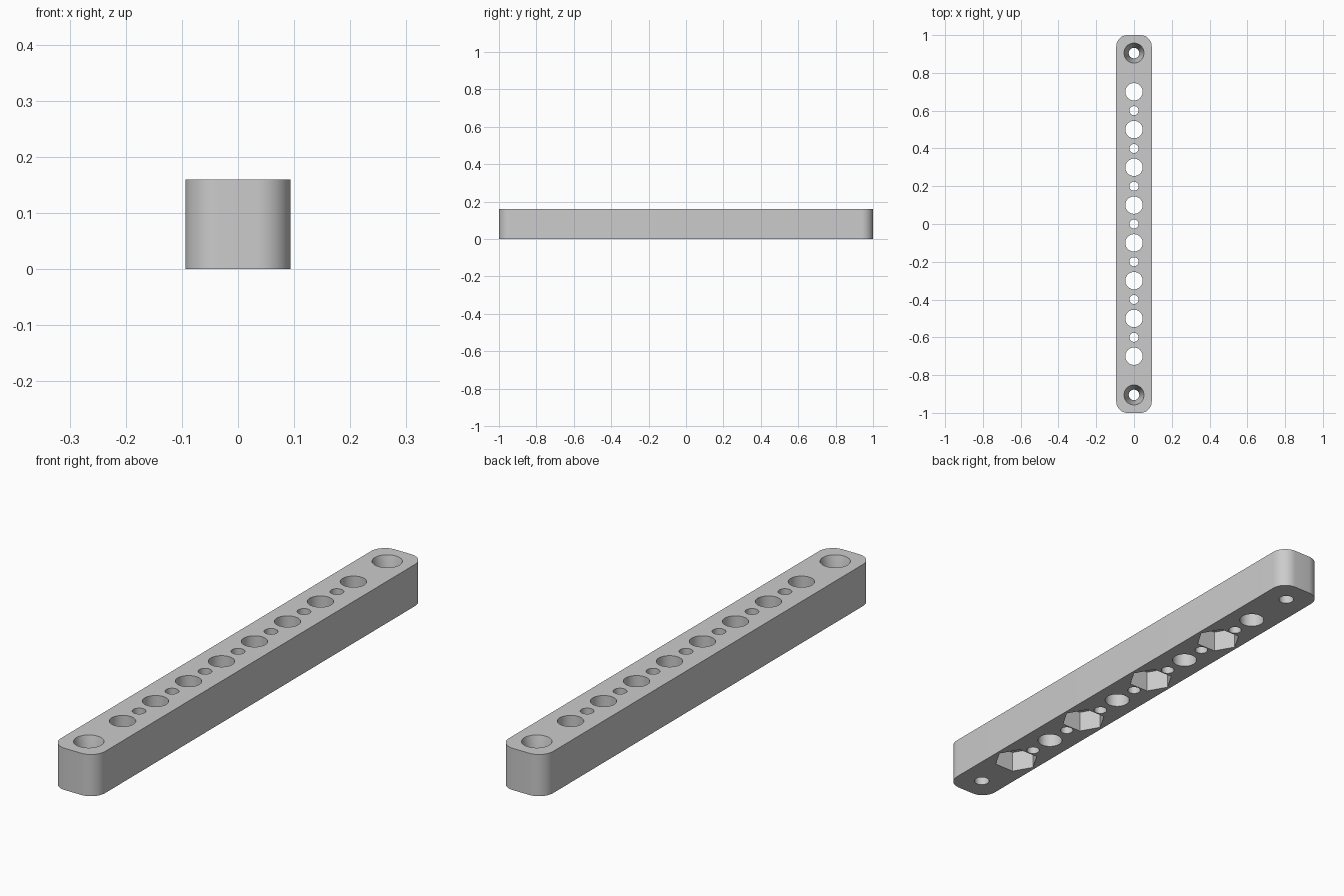
import bpy, bmesh, math
from mathutils import Vector

cube = bpy.data.objects.get("Cube")
if cube:
    bpy.data.objects.remove(cube, do_unlink=True)

HALF_W, HALF_L, HEIGHT, CORNER = 0.094, 1.0, 0.16, 0.06

grey = bpy.data.materials.new("plain grey")
grey.use_nodes = True
grey.diffuse_color = (0.6, 0.6, 0.6, 1)
grey.node_tree.nodes["Principled BSDF"].inputs["Base Color"].default_value = (0.6, 0.6, 0.6, 1)


def make_object(name, bm):
    bmesh.ops.recalc_face_normals(bm, faces=bm.faces)
    mesh = bpy.data.meshes.new(name)
    bm.to_mesh(mesh)
    bm.free()
    obj = bpy.data.objects.new(name, mesh)
    bpy.context.collection.objects.link(obj)
    mesh.materials.append(grey)
    return obj


def add_turned(bm, y, profile, sides):
    """Closed solid turned about a vertical axis from (radius, z) steps."""
    rings = []
    for r, z in profile:
        angles = [math.tau * i / sides for i in range(sides)]
        rings.append([bm.verts.new((r * math.cos(a), y + r * math.sin(a), z)) for a in angles])
    for low, high in zip(rings, rings[1:]):
        for i in range(sides):
            j = (i + 1) % sides
            bm.faces.new((low[i], low[j], high[j], high[i]))
    bm.faces.new(rings[0][::-1])
    bm.faces.new(rings[-1])


def cut(target, cutter):
    cutter.hide_render = True
    mod = target.modifiers.new("cut", 'BOOLEAN')
    mod.operation = 'DIFFERENCE'
    mod.solver = 'EXACT'
    mod.object = cutter
    bpy.ops.object.select_all(action='DESELECT')
    bpy.context.view_layer.objects.active = target
    target.select_set(True)
    bpy.ops.object.modifier_apply(modifier=mod.name)
    bpy.data.objects.remove(cutter, do_unlink=True)


# Bar with rounded vertical corners
bm = bmesh.new()
outline = []
steps = 12
for k, (sx, sy) in enumerate([(1, 1), (-1, 1), (-1, -1), (1, -1)]):
    centre = Vector((sx * (HALF_W - CORNER), sy * (HALF_L - CORNER), 0))
    for i in range(steps + 1):
        a = math.pi / 2 * (k + i / steps)
        outline.append(bm.verts.new(centre + CORNER * Vector((math.cos(a), math.sin(a), 0))))
base = bm.faces.new(outline)
top = bmesh.ops.extrude_face_region(bm, geom=[base])["geom"]
bmesh.ops.translate(bm, vec=(0, 0, HEIGHT), verts=[v for v in top if isinstance(v, bmesh.types.BMVert)])
bar = make_object("drilled_bar", bm)

# Through holes: large and small alternating, tapered screw holes at the ends
bm = bmesh.new()
for i in range(-7, 8):
    radius = 0.046 if i % 2 else 0.024
    add_turned(bm, i * 0.1, [(radius, -0.05), (radius, HEIGHT + 0.05)], 48)
for y in (-0.905, 0.905):
    add_turned(bm, y, [(0.028, -0.05), (0.028, 0.06), (0.053, HEIGHT), (0.053, HEIGHT + 0.05)], 48)
cut(bar, make_object("hole_cutter", bm))

# Hexagonal nut pockets under every other large hole
bm = bmesh.new()
for y in (-0.7, -0.3, 0.1, 0.5):
    add_turned(bm, y, [(0.083, -0.05), (0.083, 0.082)], 6)
cut(bar, make_object("pocket_cutter", bm))

bpy.ops.object.shade_smooth_by_angle(angle=math.radians(30))
